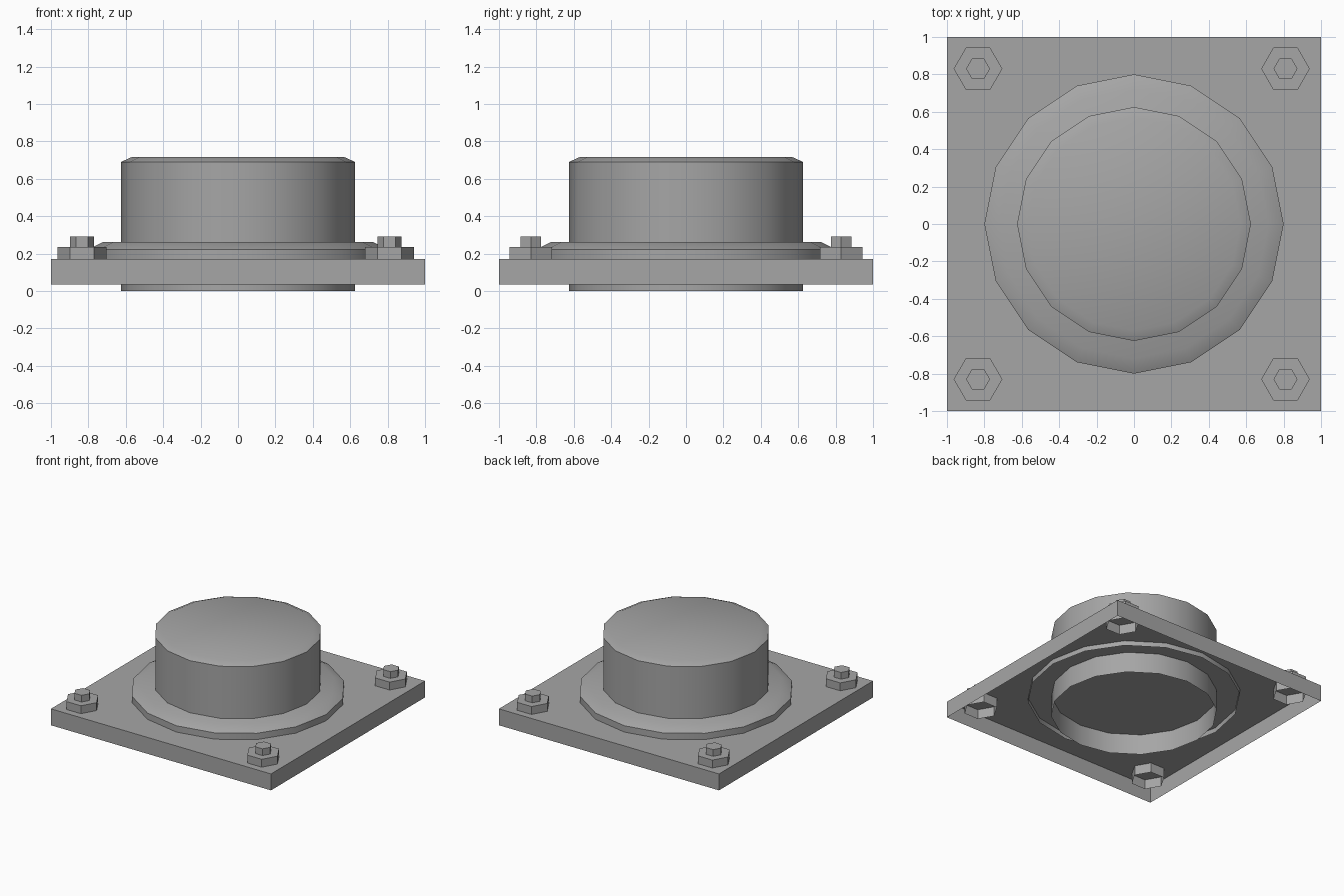
import bpy
import bmesh
from math import cos, sin, pi, radians

if "Cube" in bpy.data.objects:
    bpy.data.objects.remove(bpy.data.objects["Cube"], do_unlink=True)

GREY = (0.38, 0.38, 0.38, 1)
steel = bpy.data.materials.new("plain grey")
steel.use_nodes = True
steel.diffuse_color = GREY
steel.node_tree.nodes["Principled BSDF"].inputs["Base Color"].default_value = GREY


def shell(name, profile, sides, x=0, y=0, turn=0, smooth=False):
    """Stack rings of (radius, z) upwards; closed on top, open underneath."""
    bm = bmesh.new()
    rings = []
    for radius, z in profile:
        angles = [turn + 2 * pi * i / sides for i in range(sides)]
        rings.append([bm.verts.new((radius * cos(a), radius * sin(a), z)) for a in angles])
    for low, high in zip(rings, rings[1:]):
        for i in range(sides):
            j = (i + 1) % sides
            bm.faces.new((low[i], low[j], high[j], high[i]))
    bm.faces.new(rings[-1])
    mesh = bpy.data.meshes.new(name)
    bm.to_mesh(mesh)
    bm.free()
    mesh.materials.append(steel)
    obj = bpy.data.objects.new(name, mesh)
    obj.location = (x, y, 0)
    bpy.context.collection.objects.link(obj)
    if smooth:
        bpy.ops.object.select_all(action="DESELECT")
        obj.select_set(True)
        bpy.context.view_layer.objects.active = obj
        bpy.ops.object.shade_smooth_by_angle(angle=radians(45))
    return obj


# Square base plate, hollow underneath
half_diagonal = 2 ** 0.5
shell("base_plate", [(half_diagonal, 0.035), (half_diagonal, 0.17)], 4, turn=pi / 4)

# Bevelled collar and the round cap that passes through it
shell("collar", [(0.8, 0.13), (0.8, 0.222), (0.72, 0.262)], 16, smooth=True)
shell("cap", [(0.625, 0), (0.625, 0.69), (0.57, 0.715)], 16, smooth=True)

# Hexagonal nut and bolt end at each corner
for side, x in (("left", 0.81), ("right", -0.834)):
    for end, y in (("front", -0.83), ("back", 0.83)):
        shell(f"{end}_{side}_nut", [(0.13, 0.09), (0.13, 0.235)], 6, x, y)
        shell(f"{end}_{side}_bolt", [(0.064, 0.2), (0.064, 0.29)], 6, x, y)
